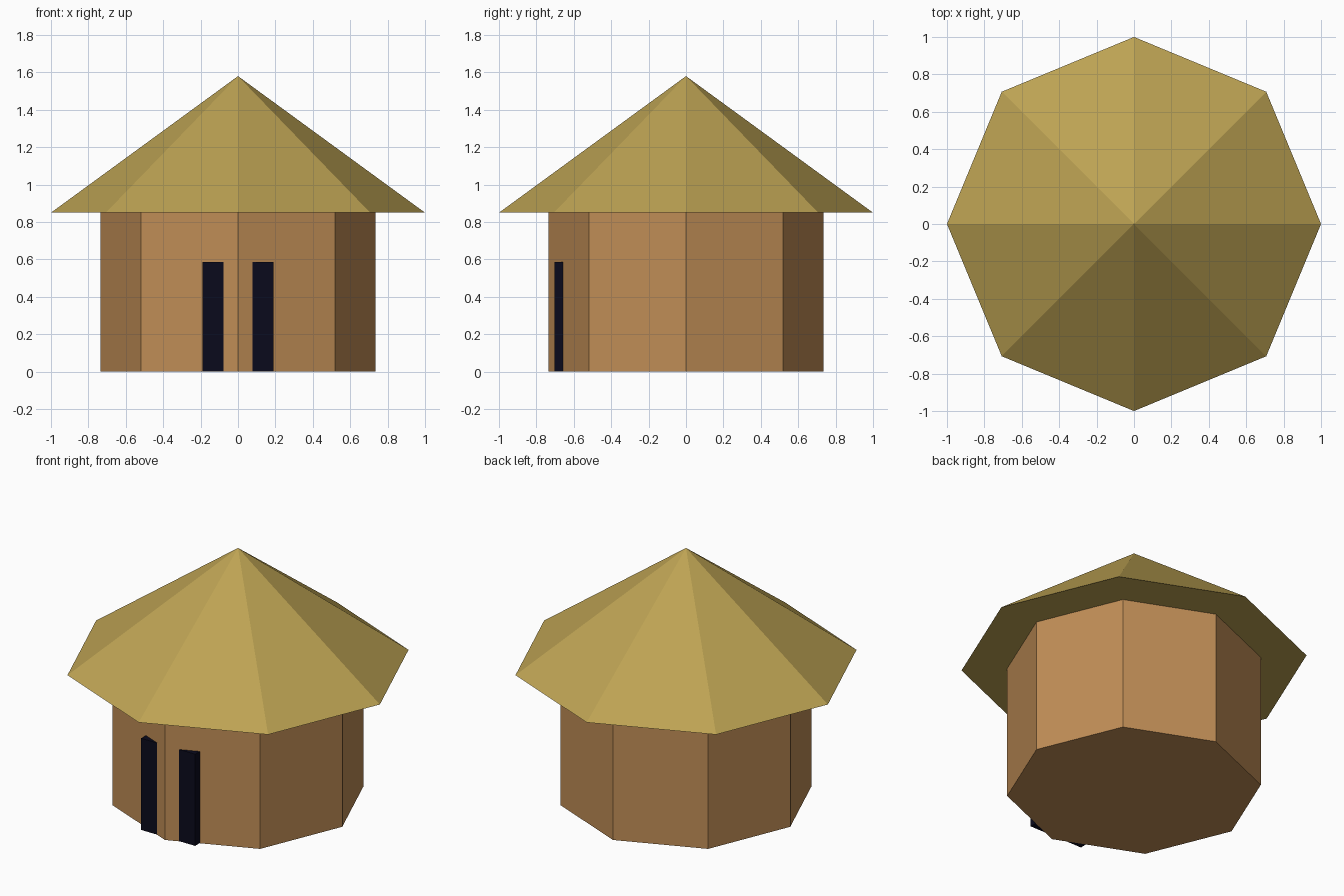
import bpy
import math

cube = bpy.data.objects.get("Cube")
if cube:
    bpy.data.objects.remove(cube, do_unlink=True)

SIDES = 8
WALL_HEIGHT = 0.85
ROOF_HEIGHT = 0.73


def make_material(name, rgb):
    mat = bpy.data.materials.new(name)
    mat.use_nodes = True
    colour = (*rgb, 1.0)
    mat.diffuse_color = colour
    mat.node_tree.nodes["Principled BSDF"].inputs["Base Color"].default_value = colour
    return mat


def finish(name, mat):
    obj = bpy.context.object
    obj.name = name
    obj.data.name = name
    obj.data.materials.append(mat)
    return obj


clay = make_material("clay", (0.53, 0.27, 0.093))
thatch = make_material("thatch", (0.51, 0.365, 0.087))
dark = make_material("dark_opening", (0.003, 0.003, 0.012))

# Octagonal walls, with a corner facing the front
bpy.ops.mesh.primitive_cylinder_add(vertices=SIDES, radius=0.735, depth=WALL_HEIGHT,
                                    location=(0, 0, WALL_HEIGHT / 2))
finish("walls", clay)

# Pointed roof with wide eaves and a closed underside
bpy.ops.mesh.primitive_cone_add(vertices=SIDES, radius1=1.0, radius2=0, depth=ROOF_HEIGHT,
                                location=(0, 0, WALL_HEIGHT + ROOF_HEIGHT / 2))
finish("roof", thatch)

# Door slab, split by the front corner of the walls
front, back, bottom, top = -0.703, -0.65, 0.001, 0.585
bpy.ops.mesh.primitive_cube_add(size=1, location=(0, (front + back) / 2, (bottom + top) / 2))
door = finish("door", dark)
door.scale = (0.38, back - front, top - bottom)
